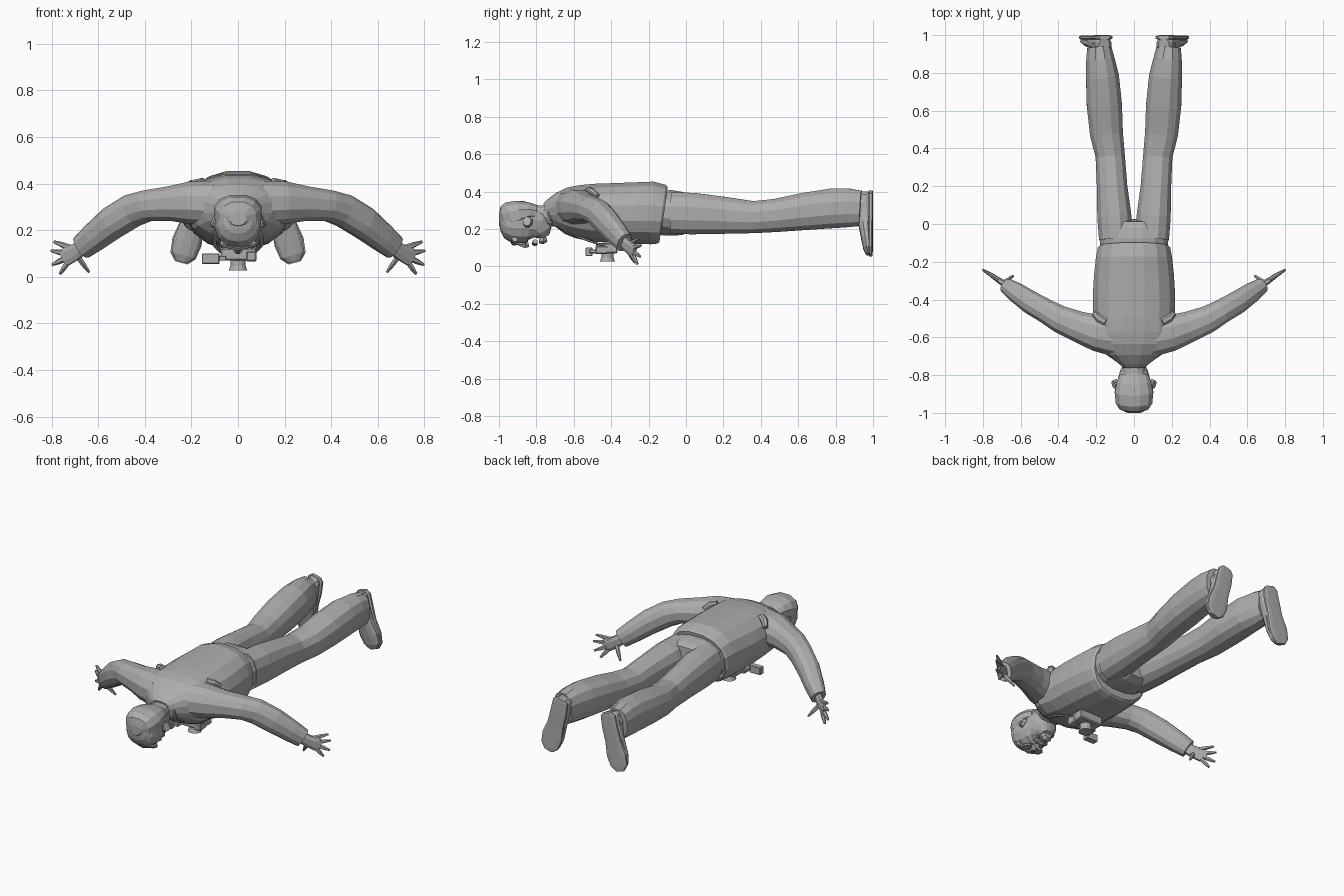
import bpy, bmesh, math
from mathutils import Vector

grey = bpy.data.materials.new("plain grey")
grey.diffuse_color = (0.42, 0.42, 0.42, 1)


def finish(name, bm, mirror=False):
    """Turn a bmesh into a flat shaded object, optionally mirrored across x."""
    bmesh.ops.recalc_face_normals(bm, faces=bm.faces)
    me = bpy.data.meshes.new(name)
    bm.to_mesh(me)
    bm.free()
    me.materials.append(grey)
    ob = bpy.data.objects.new(name, me)
    bpy.context.collection.objects.link(ob)
    if mirror:
        ob.modifiers.new("mirror", 'MIRROR')
    return ob


def loft(name, secs, n=12, e=0.85, up=(0, 0, 1), mirror=False):
    """Skin rings (x, y, z, half width, half height) along their own path."""
    bm = bmesh.new()
    cs = [Vector(s[:3]) for s in secs]
    rings = []
    for i, s in enumerate(secs):
        t = (cs[min(i + 1, len(cs) - 1)] - cs[max(i - 1, 0)]).normalized()
        u = t.cross(Vector(up)).normalized()
        v = u.cross(t)
        ring = []
        for k in range(n):
            a = 2 * math.pi * (k + 0.5) / n
            c, d = math.cos(a), math.sin(a)
            ring.append(bm.verts.new(cs[i] + u * s[3] * math.copysign(abs(c) ** e, c)
                                     + v * s[4] * math.copysign(abs(d) ** e, d)))
        rings.append(ring)
    for a, b in zip(rings, rings[1:]):
        for k in range(n):
            bm.faces.new((a[k], a[(k + 1) % n], b[(k + 1) % n], b[k]))
    bm.faces.new(rings[0])
    bm.faces.new(rings[-1])
    return finish(name, bm, mirror)


def spans(rows):
    """Sections along y from rows of (y, half width, bottom, top)."""
    return [(0, y, (b + t) / 2, w, (t - b) / 2) for y, w, b, t in rows]


def box(name, lo, hi, bevel=0.006):
    bm = bmesh.new()
    bmesh.ops.create_cube(bm, size=1)
    for v in bm.verts:
        v.co = [(l + h) / 2 + c * (h - l) for l, h, c in zip(lo, hi, v.co)]
    bmesh.ops.bevel(bm, geom=bm.edges[:], offset=bevel, segments=1, affect='EDGES')
    return finish(name, bm)


# Jacket body with a loose hem and collar
loft("jacket", spans([
    (-.12, .185, .125, .43), (-.13, .195, .118, .44), (-.18, .205, .115, .456), (-.27, .215, .118, .452),
    (-.38, .222, .122, .448), (-.5, .22, .13, .444), (-.58, .225, .148, .437),
    (-.64, .2, .17, .424), (-.69, .15, .2, .395), (-.73, .09, .225, .36), (-.75, .065, .235, .34)]), n=16)
loft("collar", spans([(-.7, .085, .21, .36), (-.74, .072, .215, .35), (-.762, .064, .235, .335)]))

# Hips and trouser legs
loft("hips", spans([(-.15, .18, .165, .405), (-.08, .185, .163, .41), (-.02, .19, .165, .4),
                    (.02, .15, .185, .385)]), n=16)
loft("trouser_legs", [
    (.098, -.08, .285, .09, .115), (.104, .04, .282, .093, .114), (.116, .2, .273, .083, .102),
    (.126, .36, .263, .08, .088), (.146, .48, .272, .09, .091), (.157, .63, .293, .096, .102),
    (.167, .78, .31, .09, .109), (.178, .87, .313, .078, .106), (.184, .935, .31, .066, .097)],
    n=12, mirror=True)
loft("ankles", [(.18, .9, .315, .045, .06), (.18, .96, .32, .045, .055)], n=10, mirror=True)

# Shoes hang toe down, soles facing back
loft("shoes", [
    (.158, .95, .392, .03, .03), (.163, .952, .375, .045, .038), (.175, .952, .31, .05, .042),
    (.195, .958, .23, .051, .038), (.218, .966, .15, .062, .03),
    (.234, .972, .095, .054, .024), (.242, .977, .066, .028, .016)], up=(0, 1, 0), mirror=True)
loft("shoe_soles", [
    (.157, .988, .398, .03, .011), (.162, .988, .38, .049, .012), (.175, .988, .31, .053, .012),
    (.196, .987, .23, .053, .012), (.219, .987, .15, .066, .012),
    (.236, .987, .09, .057, .012), (.244, .987, .06, .028, .01)], e=.5, up=(0, 1, 0), mirror=True)

# Sleeves, from inside the shoulder to the cuff
loft("sleeves", [
    (.1, -.585, .315, .12, .1), (.2, -.575, .318, .1, .094), (.29, -.545, .314, .084, .076),
    (.39, -.505, .305, .074, .068), (.455, -.468, .284, .066, .072), (.54, -.42, .232, .063, .071),
    (.62, -.365, .168, .054, .062), (.672, -.33, .126, .042, .054)], mirror=True)

# Hands: palm held on edge, spread fingers, thumb pointing down
loft("palms", [(.655, -.34, .138, .02, .034), (.69, -.315, .112, .018, .036),
               (.735, -.285, .088, .013, .042), (.752, -.275, .078, .01, .035)], n=8, mirror=True)
fingers = [((.72, -.293, .125), (.79, -.25, .15)), ((.735, -.285, .1), (.802, -.24, .112)),
           ((.74, -.28, .078), (.798, -.245, .052)), ((.73, -.285, .062), (.765, -.26, .012)),
           ((.69, -.31, .09), (.64, -.275, .02))]
for i, (a, b) in enumerate(fingers):
    m = [(p + q) / 2 for p, q in zip(a, b)]
    loft("thumbs" if i == 4 else f"fingers_{i + 1}",
         [(*a, .012, .013), (*m, .011, .012), (*b, .006, .006)], n=6, mirror=True)

# Neck and head, face down, crown toward the front
loft("neck", spans([(-.68, .065, .22, .34), (-.76, .06, .215, .328), (-.83, .06, .2, .33)]))
loft("head", spans([
    (-.752, .035, .135, .18), (-.765, .06, .128, .24), (-.79, .075, .125, .31),
    (-.83, .088, .124, .335), (-.88, .098, .12, .35), (-.925, .1, .126, .348),
    (-.96, .088, .15, .333), (-.985, .062, .185, .305), (-.997, .028, .22, .27)]), n=14)
loft("hair", spans([(-.8, .078, .235, .33), (-.84, .094, .23, .345), (-.89, .105, .2, .355),
                    (-.94, .1, .18, .348), (-.975, .08, .175, .325), (-1.0, .035, .22, .28)]), n=12)
loft("ears", [(.09, -.845, .235, .026, .03), (.108, -.85, .242, .022, .026)], n=8, mirror=True)
loft("nose", spans([(-.843, .018, .102, .15), (-.86, .02, .096, .15), (-.905, .01, .115, .15)]), n=8)
loft("brow", [(-.075, -.915, .15, .016, .02), (0, -.918, .13, .018, .02), (.075, -.915, .15, .016, .02)], n=8)
loft("mouth", [(-.035, -.806, .133, .014, .012), (0, -.808, .122, .016, .013),
               (.035, -.806, .133, .014, .012)], n=8)
loft("chin", spans([(-.745, .022, .13, .165), (-.762, .038, .118, .17), (-.785, .03, .12, .17)]), n=8)
# Round spectacle rims
for s in (-1, 1):
    bm = bmesh.new()
    bmesh.ops.create_cone(bm, cap_ends=True, segments=10, radius1=.026, radius2=.026, depth=.012)
    bmesh.ops.translate(bm, verts=bm.verts, vec=(s * .04, -.882, .122))
    finish("right_lens_rim" if s > 0 else "left_lens_rim", bm)

# Camera under the chest: body, round lens, side flash and knob
box("camera_body", (-.075, -.48, .07), (.078, -.365, .125))
box("camera_grip", (.035, -.485, .065), (.08, -.42, .11))
box("flash", (-.155, -.537, .055), (-.08, -.5, .1), .003)
box("flash_arm", (-.09, -.515, .07), (-.05, -.44, .09), .003)
bm = bmesh.new()
for r1, r2, d, z in ((.04, .03, .03, .041), (.033, .033, .04, .065)):
    vs = bmesh.ops.create_cone(bm, cap_ends=True, segments=12, radius1=r1, radius2=r2, depth=d)["verts"]
    bmesh.ops.translate(bm, verts=vs, vec=(0, -.42, z))
finish("camera_lens", bm)

# Neck strap running down both sides of the chest
loft("camera_strap", [(.07, -.42, .105, .01, .006), (.1, -.52, .137, .01, .006), (.1, -.62, .175, .01, .006),
                      (.082, -.7, .225, .01, .006), (.075, -.735, .29, .01, .006)], n=6, mirror=True)
# Shoulder blade folds
loft("shoulder_folds", [(.15, -.52, .41, .02, .015), (.185, -.5, .398, .022, .02),
                        (.21, -.475, .375, .015, .015)], n=8, mirror=True)
